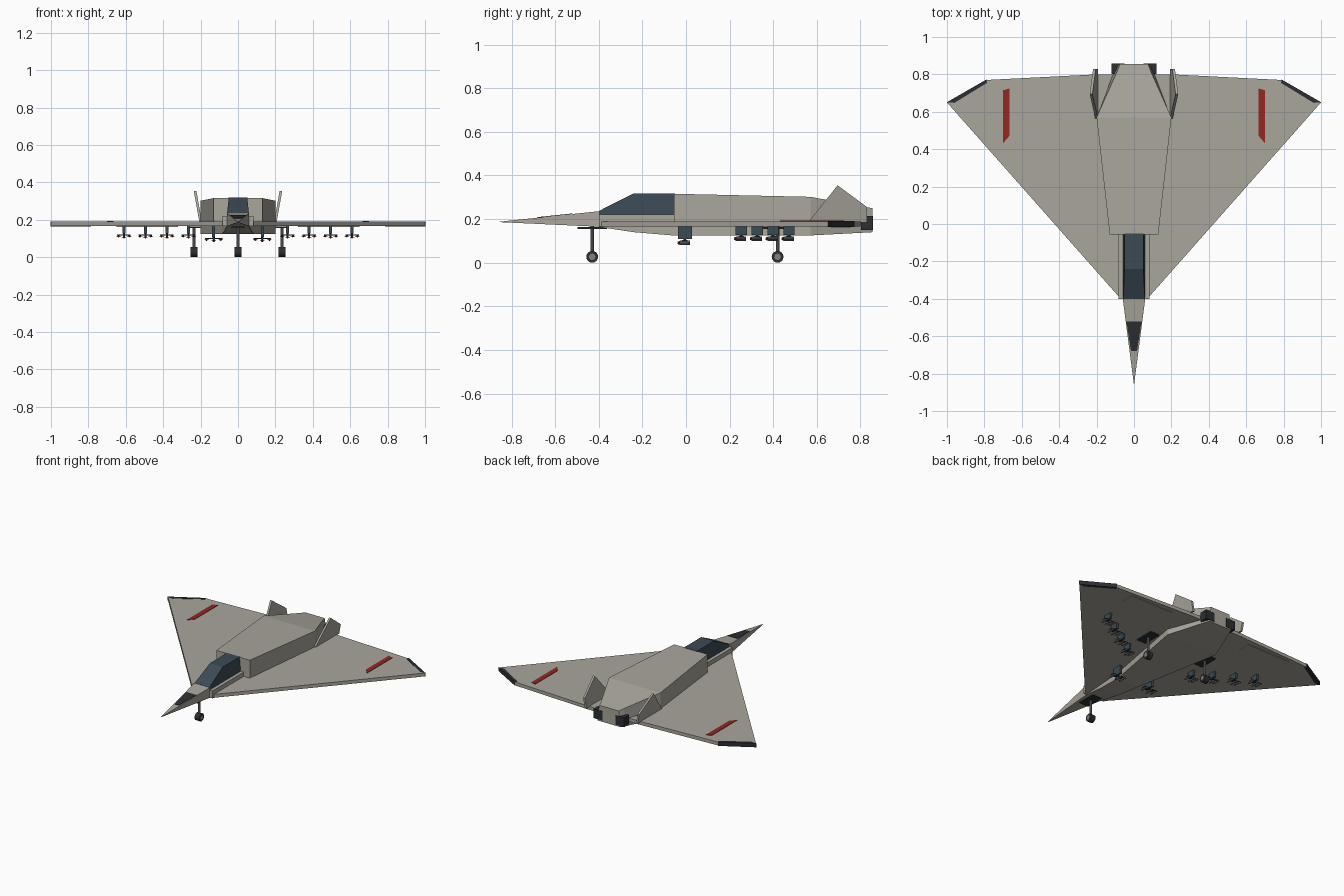
import bpy, bmesh, math
from mathutils import Vector, Matrix

if "Cube" in bpy.data.objects:
    bpy.data.objects.remove(bpy.data.objects["Cube"])


def material(name, rgb):
    m = bpy.data.materials.new(name)
    m.diffuse_color = (*rgb, 1)
    m.use_nodes = True
    m.node_tree.nodes["Principled BSDF"].inputs["Base Color"].default_value = m.diffuse_color
    return m


HULL = material("hull_paint", (0.40, 0.38, 0.335))
GLASS = material("dark_glass", (0.045, 0.07, 0.09))
DARK = material("dark_metal", (0.025, 0.028, 0.03))
STEEL = material("steel", (0.22, 0.22, 0.22))
RED = material("red_marking", (0.30, 0.02, 0.015))


def finish(bm, name, mat):
    bmesh.ops.remove_doubles(bm, verts=bm.verts, dist=1e-5)
    bmesh.ops.recalc_face_normals(bm, faces=bm.faces)
    me = bpy.data.meshes.new(name)
    bm.to_mesh(me)
    bm.free()
    me.materials.append(mat)
    ob = bpy.data.objects.new(name, me)
    bpy.context.collection.objects.link(ob)
    return ob


def loft(name, sections, mat):
    """Body through sections (y, bottom half width, top half width, z low, z high)."""
    bm = bmesh.new()
    rings = [[bm.verts.new(p) for p in ((-wb, y, lo), (wb, y, lo), (wt, y, hi), (-wt, y, hi))]
             for y, wb, wt, lo, hi in sections]
    for a, b in zip(rings, rings[1:]):
        for i in range(4):
            j = (i + 1) % 4
            bm.faces.new((a[i], a[j], b[j], b[i]))
    bm.faces.new(rings[0])
    bm.faces.new(rings[-1])
    return finish(bm, name, mat)


def prism(name, pts, offset, mat):
    """Flat outline pushed along an offset vector."""
    bm = bmesh.new()
    a = [bm.verts.new(p) for p in pts]
    b = [bm.verts.new(Vector(p) + Vector(offset)) for p in pts]
    bm.faces.new(a)
    bm.faces.new(b)
    for i in range(len(a)):
        j = (i + 1) % len(a)
        bm.faces.new((a[i], a[j], b[j], b[i]))
    return finish(bm, name, mat)


def box(name, c, size, mat):
    bm = bmesh.new()
    bmesh.ops.create_cube(bm, size=1, matrix=Matrix.Translation(c) @ Matrix.Diagonal((*size, 1)))
    return finish(bm, name, mat)


def rod(name, c, r, length, axis, mat, sides=10, r2=None):
    bm = bmesh.new()
    rot = {"X": Matrix.Rotation(math.pi / 2, 4, "Y"), "Y": Matrix.Rotation(math.pi / 2, 4, "X"),
           "Z": Matrix.Identity(4)}[axis]
    bmesh.ops.create_cone(bm, cap_ends=True, segments=sides, radius1=r,
                          radius2=r if r2 is None else r2, depth=length,
                          matrix=Matrix.Translation(c) @ rot)
    return finish(bm, name, mat)


# Delta wing
half = [(0.08, -0.39), (1.0, 0.65), (0.79, 0.77), (0.2, 0.80)]
outline = half + [(-x, y) for x, y in reversed(half)]
prism("delta_wing", [(x, y, 0.166) for x, y in outline], (0, 0, 0.024), HULL)

# Fuselage: nose, cockpit body, upper hull and belly
loft("nose", [(-0.855, 0.001, 0.001, 0.186, 0.188), (-0.4, 0.06, 0.06, 0.165, 0.236)], HULL)
loft("cockpit_body", [(-0.4, 0.083, 0.083, 0.166, 0.22), (-0.05, 0.083, 0.083, 0.166, 0.22)], HULL)
loft("canopy", [(-0.4, 0.06, 0.058, 0.215, 0.237), (-0.24, 0.06, 0.05, 0.215, 0.318),
                (-0.05, 0.06, 0.05, 0.215, 0.318)], GLASS)
loft("upper_hull", [(-0.055, 0.13, 0.13, 0.175, 0.316), (0.57, 0.2, 0.2, 0.175, 0.302),
                    (0.82, 0.105, 0.088, 0.175, 0.256), (0.855, 0.09, 0.075, 0.175, 0.25)], HULL)
loft("belly", [(-0.4, 0.06, 0.06, 0.164, 0.18), (-0.24, 0.072, 0.072, 0.14, 0.18),
               (-0.06, 0.085, 0.085, 0.125, 0.18), (0.57, 0.2, 0.2, 0.125, 0.18),
               (0.82, 0.105, 0.105, 0.138, 0.18), (0.855, 0.09, 0.09, 0.14, 0.18)], HULL)

# Dark panel lying on the nose slope
prism("nose_panel", [(-0.016, -0.68, 0.203), (0.016, -0.68, 0.203),
                     (0.041, -0.52, 0.220), (-0.041, -0.52, 0.220)], (0, 0, 0.006), DARK)


def wheel_leg(name, x, y):
    rod(name + "_tyre", (x, y, 0.027), 0.027, 0.036, "X", DARK, 16)
    rod(name + "_hub", (x, y, 0.027), 0.015, 0.039, "X", STEEL, 12)
    rod(name + "_strut", (x, y, 0.095), 0.008, 0.14, "Z", STEEL)
    box(name + "_bay", (x, y, 0.159), (0.07, 0.135, 0.008), DARK)


def weapon_station(name, x, y, pylon_low, span, length):
    # Pylon, cross beam and three small finned stores with red tips
    box(name + "_pylon", (x, y, (pylon_low + 0.168) / 2), (0.016, length, 0.168 - pylon_low), GLASS)
    z = pylon_low - 0.014
    box(name + "_beam", (x, y, z + 0.006), (span, 0.025, 0.006), DARK)
    for i in (-1, 0, 1):
        sx, sz = x + i * span * 0.4, z - (0.006 if i == 0 else 0)
        rod(name + "_store", (sx, y, sz), 0.007, 0.045, "Y", STEEL, 8)
        rod(name + "_tip", (sx, y - 0.028, sz), 0.007, 0.011, "Y", RED, 8, 0.002)
        box(name + "_store_fin", (sx, y + 0.018, sz), (0.024, 0.01, 0.003), DARK)
    rod(name + "_link", (x, y, z + 0.01), 0.006, 0.02, "Z", DARK, 8)


wheel_leg("nose_gear", 0, -0.43)

for s, side in ((-1, "left"), (1, "right")):
    wheel_leg(side + "_main_gear", s * 0.235, 0.42)

    # Canted tail fin
    fin = [(0.56, 0.185), (0.695, 0.355), (0.83, 0.255), (0.83, 0.185)]
    prism(side + "_tail_fin", [(s * (0.192 + (z - 0.185) * 0.18), y, z) for y, z in fin],
          (s * 0.014, 0, 0), HULL)

    # Engine nozzle
    box(side + "_engine", (s * 0.085, 0.83, 0.182), (0.07, 0.055, 0.065), DARK)

    # Wing tip strip, red stripe and underside flap
    tip = [(1.002, 0.65), (0.79, 0.772), (0.785, 0.755), (0.96, 0.648)]
    prism(side + "_wing_tip", [(s * x, y, 0.164) for x, y in tip], (0, 0, 0.028), DARK)
    stripe = [(0.665, 0.725), (0.70, 0.715), (0.70, 0.432), (0.665, 0.472)]
    prism(side + "_red_stripe", [(s * x, y, 0.189) for x, y in stripe], (0, 0, 0.004), RED)
    box(side + "_flap", (s * 0.485, 0.71, 0.165), (0.33, 0.09, 0.006), HULL)

    # Stores under the wing, stepping outward and back
    for k in range(4):
        weapon_station(f"{side}_station_{k + 1}", s * (0.265 + 0.115 * k), 0.253 + 0.073 * k,
                       0.127, 0.072, 0.052)
    weapon_station(side + "_inner_station", s * 0.13, -0.005, 0.108, 0.095, 0.065)
